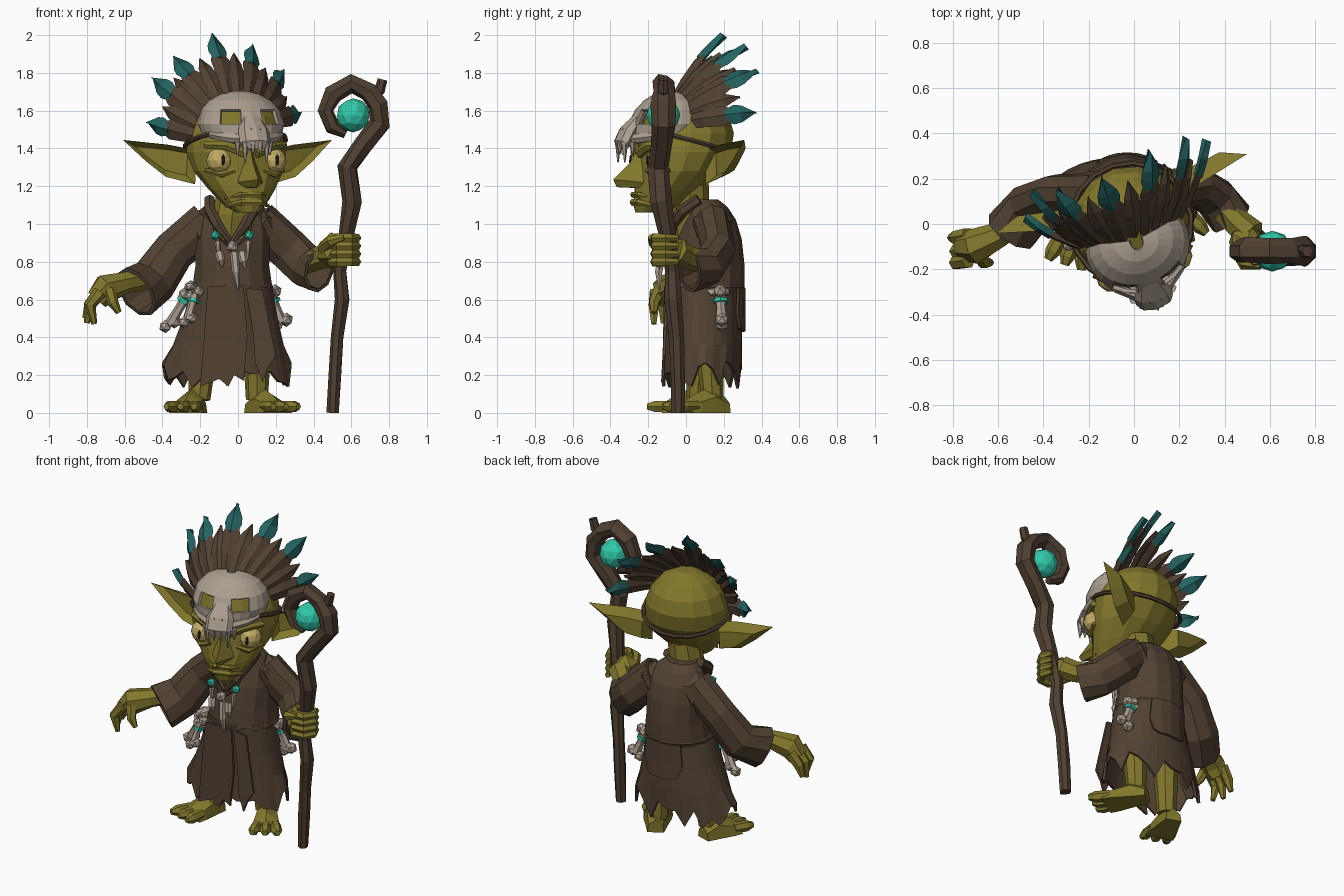
import bpy, bmesh, random
from math import sin, cos, pi, radians
from mathutils import Vector, Matrix

random.seed(4)
if "Cube" in bpy.data.objects:
    bpy.data.objects.remove(bpy.data.objects["Cube"])


def material(name, r, g, b):
    m = bpy.data.materials.new(name)
    m.use_nodes = True
    m.diffuse_color = (r, g, b, 1)
    bsdf = next(n for n in m.node_tree.nodes if n.type == 'BSDF_PRINCIPLED')
    bsdf.inputs["Base Color"].default_value = (r, g, b, 1)
    return m


SKIN = material("olive_skin", .225, .185, .026)
CLOTH = material("brown_cloth", .082, .053, .032)
WOOD = material("dark_wood", .078, .051, .032)
TEAL = material("teal_feather", .017, .125, .12)
GEM = material("green_gem", .03, .58, .40)
BONE = material("pale_bone", .41, .345, .28)
EYE = material("cream_eye", .54, .41, .13)
DARK = material("black_pupil", .012, .01, .008)

# The head is turned toward the model's left
HEAD = Matrix.Translation((-.02, .02, 0)) @ Matrix.Rotation(radians(17.5), 4, 'Z')
WORLD = Matrix.Identity(4)


def finish(name, bm, mat, frame=WORLD, thick=0):
    bmesh.ops.recalc_face_normals(bm, faces=bm.faces[:])
    me = bpy.data.meshes.new(name)
    bm.to_mesh(me)
    bm.free()
    me.materials.append(mat)
    ob = bpy.data.objects.new(name, me)
    ob.matrix_world = frame
    bpy.context.collection.objects.link(ob)
    if thick:
        mod = ob.modifiers.new("thickness", 'SOLIDIFY')
        mod.thickness = thick


def loft(name, rings, mat, frame=WORLD, caps=True, loop=True, thick=0, hole=None):
    bm = bmesh.new()
    vs = [[bm.verts.new(p) for p in ring] for ring in rings]
    n = len(vs[0])
    for j in range(len(vs) - 1):
        for i in range(n if loop else n - 1):
            if hole and hole(j, i):
                continue
            k = (i + 1) % n
            bm.faces.new((vs[j][i], vs[j][k], vs[j + 1][k], vs[j + 1][i]))
    if caps:
        bm.faces.new(vs[0])
        bm.faces.new(vs[-1])
    finish(name, bm, mat, frame, thick)


def oval(z, cx, cy, rx, ry, n=14):
    return [(cx + rx * sin(2 * pi * i / n), cy - ry * cos(2 * pi * i / n), z) for i in range(n)]


def tube(name, pts, radii, mat, frame=WORLD, n=6, ref=(0, 1, 0), flat=1, rough=0, caps=True, thick=0):
    pts = [Vector(p) for p in pts]
    rings = []
    for i, p in enumerate(pts):
        t = (pts[min(i + 1, len(pts) - 1)] - pts[max(i - 1, 0)]).normalized()
        u = t.cross(Vector(ref)).normalized()
        v = t.cross(u)
        ring = []
        for k in range(n):
            a = 2 * pi * k / n
            r = radii[i] * (1 + random.uniform(-rough, rough))
            ring.append(p + u * r * cos(a) + v * r * flat * sin(a))
        rings.append(ring)
    loft(name, rings, mat, frame, caps, thick=thick)


def ball(name, c, r, mat, frame=WORLD, detail=1, scale=(1, 1, 1)):
    bm = bmesh.new()
    m = Matrix.Translation(c) @ Matrix.Diagonal((*scale, 1))
    bmesh.ops.create_icosphere(bm, subdivisions=detail, radius=r, matrix=m)
    finish(name, bm, mat, frame)


def bone(name, a, b, r):
    a, b = Vector(a), Vector(b)
    tube(name + "_shaft", [a, a.lerp(b, .5), b], [r, r * .8, r], BONE)
    for p in (a, b):
        for s in (-1, 1):
            ball(name + "_knob", p + Vector((s * r * .8, 0, s * r * .4)), r * 1.2, BONE)
    tube(name + "_wrap", [a.lerp(b, .2), a.lerp(b, .32)], [r * 1.25] * 2, GEM)


# Head: stacked ovals from chin to crown
face = [(1.06, .06, -.30, -.17), (1.10, .11, -.31, -.06), (1.18, .175, -.30, .03),
        (1.28, .24, -.285, .14), (1.38, .265, -.28, .215), (1.48, .255, -.27, .235),
        (1.57, .22, -.24, .21), (1.64, .16, -.17, .15), (1.69, .06, -.06, .05)]
loft("head", [oval(z, 0, (f + b) / 2, w, (b - f) / 2) for z, w, f, b in face], SKIN, HEAD)
loft("nose", [[(-.02, -.25, 1.40), (.02, -.25, 1.40), (0, -.295, 1.39)],
              [(-.035, -.27, 1.32), (.035, -.27, 1.32), (0, -.335, 1.32)],
              [(-.07, -.28, 1.22), (.07, -.28, 1.22), (0, -.425, 1.235)],
              [(-.035, -.28, 1.19), (.035, -.28, 1.19), (0, -.405, 1.195)]], SKIN, HEAD)
for name, z, r in (("lower_lip", 1.115, .02), ("upper_lip", 1.155, .017)):
    tube(name, [(-.12, -.225, z - .02), (-.05, -.298, z), (.05, -.298, z), (.12, -.225, z - .02)],
         [.008, r, r, .008], SKIN, HEAD, ref=(0, 0, 1))
for s, side in ((-1, "right"), (1, "left")):
    ball(side + "_eye", (s * .15, -.215, 1.335), .07, EYE, HEAD, 2)
    ball(side + "_pupil", (s * .15, -.282, 1.338), .02, DARK, HEAD, 1, (.6, .35, 1.6))
    tube(side + "_brow", [(s * .03, -.29, 1.375), (s * .12, -.265, 1.415), (s * .22, -.18, 1.42)],
         [.028, .028, .02], SKIN, HEAD, ref=(0, 0, 1))
    tube(side + "_lower_lid", [(s * .08, -.262, 1.285), (s * .15, -.25, 1.262), (s * .215, -.18, 1.285)],
         [.014, .018, .012], SKIN, HEAD, ref=(0, 0, 1))
    # Ear: a leaf-shaped rim with a dished front and a rounded back
    rim = [(.2, 1.39), (.35, 1.42), (.58, 1.445), (.46, 1.33), (.36, 1.25), (.21, 1.21)]
    edge = [(s * x, .02 + (x - .2) * .26, z) for x, z in rim]
    dish = [(s * (.32 + (x - .32) * .7), .07 + (x - .2) * .2, 1.345 + (z - 1.345) * .65) for x, z in rim]
    back = [(s * (.3 + (x - .3) * .6), .125 + (x - .2) * .1, 1.335 + (z - 1.335) * .6) for x, z in rim]
    loft(side + "_ear", [dish, edge, back], SKIN, HEAD)

# Skull mask: an arched shell with eye holes, a snout and teeth
arcs = [(1.705, .03, -.14, -.10), (1.69, .10, -.19, -.10), (1.655, .165, -.245, -.10), (1.605, .212, -.292, -.11),
        (1.53, .232, -.33, -.12), (1.46, .21, -.335, -.13)]
shell = [[(w * sin(a), c + (f - c) * cos(a), z) for a in [radians(-105 + 15 * i) for i in range(15)]]
         for z, w, f, c in arcs]
loft("mask_shell", shell, BONE, HEAD, caps=False, loop=False, thick=.018,
     hole=lambda j, i: j == 3 and i in (4, 5, 8, 9))
tube("mask_snout", [(0, -.27, 1.58), (0, -.34, 1.49), (0, -.37, 1.43), (0, -.365, 1.405)],
     [.045, .085, .085, .068], BONE, HEAD, flat=.55, n=8)
for s in (-1, 1):
    ball("mask_nostril", (s * .022, -.375, 1.495), .014, WOOD, HEAD, 1, (.8, .6, 1.2))
    tube("mask_cheek", [(s * .19, -.2, 1.475), (s * .14, -.27, 1.46), (s * .06, -.33, 1.45)],
         [.022, .026, .03], BONE, HEAD, ref=(0, 0, 1))
    for x, y, l in ((.02, -.395, .04), (.06, -.38, .085), (.09, -.345, .045)):
        tube("mask_tooth", [(s * x, y, 1.435), (s * x, y, 1.41 - l)], [.019, .004], BONE, HEAD, n=5)

# Strap around the head, lower at the back
tube("head_strap", [(.268 * sin(a), -.02 - .268 * cos(a), 1.43 + .07 * cos(a))
                    for a in [2 * pi * i / 18 for i in range(19)]], [.013] * 19, WOOD, HEAD, ref=(0, 0, 1))


def crown_point(angle):
    return HEAD @ Vector((.2 * sin(angle), -.075, 1.49 + .185 * cos(angle)))


def feather(angle, tip, tipped):
    base = crown_point(angle)
    d = tip - base
    n = d.normalized()
    side = HEAD.to_3x3() @ Vector((cos(angle), 0, -sin(angle)))
    side = (side - n * side.dot(n)).normalized()
    up = side.cross(n)
    side = Matrix.Rotation(.25 * cos(angle), 3, n) @ side

    def part(name, prof, mat, h):
        rings = []
        for t, w in prof:
            p = base + d * t + up * .08 * t * (1 - t)
            rings.append([p + side * w, p + up * h, p - side * w, p - up * h])
        loft(name, rings, mat)
    if tipped:
        part("feather", [(-.1, .03), (.25, .045), (.55, .055), (.7, .028)], CLOTH, .016)
        part("feather_tip", [(.58, .036), (.7, .052), (.8, .046), (1, .002)], TEAL, .022)
    else:
        part("feather", [(-.1, .03), (.45, .046), (.75, .036), (1, .003)], CLOTH, .014)


# Feather crown: tipped long feathers with a shorter plain one in each gap
tips = [Vector(p) for p in ((-.48, .03, 1.54), (-.45, .14, 1.77), (-.34, .15, 1.88), (-.14, .2, 2.0),
                            (.07, .32, 1.94), (.23, .38, 1.81), (.32, .37, 1.59))]
for i, tip in enumerate(tips):
    feather(radians(-100 + 29 * i), tip, True)
    if i:
        a = radians(-114.5 + 29 * i)
        feather(a, crown_point(a).lerp(tips[i - 1].lerp(tip, .5), .76), False)

# Neck, tunic and collar
tube("neck", [(-.04, .03, .92), (-.03, .02, 1.05), (.0, .02, 1.22)], [.095, .105, .1], SKIN, n=8)
body = [(.63, .105, .21, .195), (.68, .105, .215, .205), (.78, .11, .2, .2), (.92, .12, .205, .175),
        (1.02, .125, .195, .14), (1.09, .11, .15, .11), (1.13, .09, .1, .08)]
loft("tunic", [oval(z, -.03, y, rx, ry) for z, y, rx, ry in body], CLOTH)
for s, side in ((-1, "right"), (1, "left")):
    tube(side + "_collar", [(-.03 + s * .12, .07, 1.13), (-.035 + s * .115, -.02, 1.07),
                            (-.035 + s * .07, -.075, .99), (-.035, -.085, .9)],
         [.03, .032, .028, .015], CLOTH, ref=(1, 0, 0))
loft("belt", [oval(z, -.03, .1, r, r - .01) for z, r in ((.645, .213), (.665, .222), (.69, .213))], CLOTH)

# Skirt with a torn hem, front panels and a back flap
N = 34
rings = [oval(z, -.03 - .03 * k, .09, .21 + .12 * k, .2 + .01 * k, N)
         for k, z in ((0, .68), (.35, .5), (.7, .36))]
rings.append([(x, y, .205 + random.uniform(-.075, .075)) for x, y, z in oval(0, -.06, .085, .345, .21, N)])
loft("skirt", rings, CLOTH, caps=False, thick=.016)


def panel(name, points, y_top, y_low):
    bm = bmesh.new()
    bm.faces.new([bm.verts.new((x, y_low + (y_top - y_low) * (z - .14) / .54, z)) for x, z in points])
    finish(name, bm, CLOTH, thick=.015)


panel("front_panel", [(-.16, .67), (.03, .67), (.05, .4), (.03, .17), (-.02, .2), (-.05, .14),
                      (-.1, .18), (-.2, .14), (-.18, .4)], -.115, -.128)
panel("side_panel", [(.04, .66), (.13, .65), (.2, .3), (.16, .24), (.13, .16), (.09, .27), (.08, .42)], -.09, -.118)
loft("back_flap", [[(-.03 + .24 * sin(a), .09 + .226 * cos(a), z) for a in [w * k for k in (-1, -.5, 0, .5, 1)]]
                   for z, w in ((.66, .55), (.52, .6), (.45, .5), (.43, .35))],
     CLOTH, caps=False, loop=False, thick=.014)

# Legs and three-toed feet
section = [(-1, 0), (-.85, .6), (0, 1), (.85, .6), (1, 0)]
for side, hip, ankle, heel, toe in (("right", (-.17, .09, .48), (-.205, .06, .07), (-.21, .12), (-.28, -.1)),
                                    ("left", (.1, .12, .48), (.1, .14, .07), (.075, .21), (.21, -.01))):
    tube(side + "_leg", [hip, Vector(hip).lerp(Vector(ankle), .55), ankle], [.085, .07, .058], SKIN, n=8)
    heel, toe = Vector((*heel, 0)), Vector((*toe, 0))
    d = toe - heel
    across = d.normalized().cross(Vector((0, 0, 1)))
    loft(side + "_foot", [[heel + d * t + across * w * a + Vector((0, 0, h * b)) for a, b in section]
                          for t, w, h in ((0, .05, .08), (.35, .065, .14), (.75, .085, .1), (1, .09, .065))], SKIN)
    for k in (-1, 0, 1):
        p = toe + across * .06 * k + Vector((0, 0, .034))
        f = d.normalized() + across * .2 * k
        tube(side + "_toe", [p - f * .04, p + f * .045, p + f * .085], [.034, .034, .018], SKIN, ref=(0, 0, 1))

# Right arm, reaching out with a drooping hand
tube("right_sleeve", [(-.16, .13, 1.01), (-.34, .13, .86), (-.45, .08, .70), (-.54, -.03, .64)],
     [.12, .115, .13, .145], CLOTH, n=9, flat=.8, caps=False, thick=.02)
ball("right_shoulder", (-.17, .13, .98), .12, CLOTH)
tube("right_forearm", [(-.42, .08, .73), (-.6, -.05, .69), (-.7, -.1, .66), (-.75, -.1, .6)],
     [.06, .06, .08, .062], SKIN, n=7)
for y, x, z in ((-.16, -.76, .47), (-.11, -.80, .475), (-.05, -.81, .50)):
    tube("right_finger", [(-.73, y, .64), (-.785, y - .01, .57), (x, y - .01, z)], [.036, .032, .015], SKIN)
tube("right_thumb", [(-.68, -.14, .65), (-.66, -.17, .58), (-.63, -.17, .53)], [.034, .029, .015], SKIN)

# Left arm, with fingers wrapped around the staff
tube("left_sleeve", [(.1, .14, 1.01), (.27, .17, .86), (.36, .115, .775), (.43, .02, .755)],
     [.12, .115, .115, .122], CLOTH, n=9, flat=.8, caps=False, thick=.02)
ball("left_shoulder", (.12, .14, .98), .12, CLOTH)
tube("left_forearm", [(.36, .11, .79), (.46, .0, .83), (.52, -.05, .86)], [.06, .065, .07], SKIN, n=7)
ball("left_palm", (.495, -.08, .86), .095, SKIN, scale=(.9, .85, 1))
for i in range(4):
    arc = [radians(190 + 55 * k) for k in range(5)]
    tube("left_finger", [(.56 + .068 * cos(a), -.1 + .072 * sin(a), .80 + .042 * i) for a in arc],
         [.028, .028, .027, .025, .018], SKIN, ref=(0, 0, 1))
tube("left_thumb", [(.45, -.1, .87), (.49, -.175, .91), (.56, -.185, .93)], [.034, .032, .016], SKIN, ref=(0, 0, 1))

# Crooked staff with a hanging orb
shaft = [(.505, -.04, 0), (.515, -.045, .2), (.525, -.05, .4), (.55, -.07, .6), (.54, -.075, .75),
         (.575, -.1, .95), (.605, -.13, 1.12), (.58, -.145, 1.3), (.66, -.13, 1.42), (.755, -.12, 1.53),
         (.74, -.12, 1.63), (.69, -.12, 1.70), (.6, -.12, 1.745), (.5, -.12, 1.69), (.465, -.12, 1.6),
         (.5, -.12, 1.51), (.57, -.12, 1.475)]
tube("staff", shaft, [.033, .036, .034, .04, .036, .045, .054, .052, .055, .058,
                      .056, .052, .05, .052, .045, .04, .025], WOOD, n=7, flat=1.12, rough=.13)
tube("staff_twig", [(.7, -.12, 1.67), (.75, -.12, 1.71), (.765, -.12, 1.765)], [.035, .03, .026], WOOD)
ball("staff_orb", (.61, -.12, 1.575), .09, GEM, detail=2)

# Necklace and belt charms
tube("necklace_cord", [(-.14, -.0, 1.08), (-.12, -.09, .95), (-.03, -.12, .86), (.06, -.1, .95), (.08, -.01, 1.08)],
     [.008] * 5, WOOD)
for x in (-.12, .06):
    ball("necklace_bead", (x, -.105, .94), .027, GEM)
    tube("necklace_fang", [(x * .9, -.12, .91), (x * .85, -.13, .81)], [.018, .004], BONE)
ball("necklace_skull", (-.03, -.13, .88), .034, BONE)
for x, l in ((-.08, .77), (.0, .65), (.04, .76)):
    tube("necklace_tusk", [(x - .02, -.125, .85), (x - .01, -.145, .5 * l + .42), (x, -.14, l)],
         [.024, .022, .004], BONE)
bone("right_charm", (-.26, .0, .64), (-.36, .03, .47), .03)
bone("right_front_charm", (-.23, -.06, .63), (-.265, -.09, .49), .027)
bone("left_charm", (.17, .18, .63), (.23, .19, .48), .032)
for c in ((-.25, .0, .67), (.17, .17, .64)):
    ball("charm_skull", c, .04, BONE, scale=(1, 1.8, .8))
